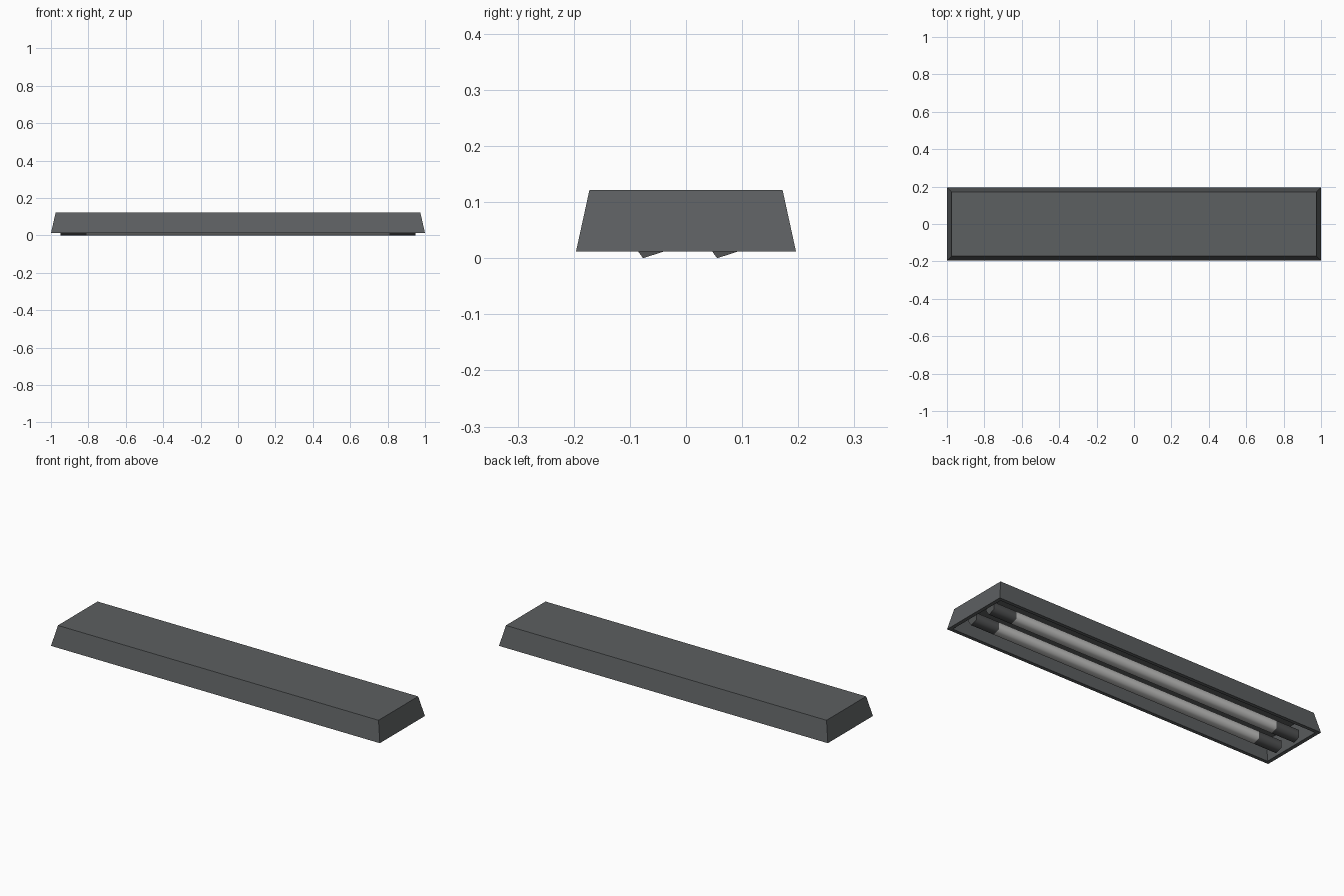
import bpy, bmesh, math

if "Cube" in bpy.data.objects:
    bpy.data.objects.remove(bpy.data.objects["Cube"])


def material(name, rgb):
    m = bpy.data.materials.new(name)
    m.diffuse_color = (*rgb, 1)
    m.use_nodes = True
    m.node_tree.nodes["Principled BSDF"].inputs["Base Color"].default_value = m.diffuse_color
    return m


HOUSING = material("housing grey", (0.108, 0.115, 0.119))
CAP = material("cap dark grey", (0.085, 0.088, 0.090))
TUBE = material("tube white", (0.56, 0.56, 0.55))


def add_object(name, bm, mats):
    bmesh.ops.recalc_face_normals(bm, faces=bm.faces)
    me = bpy.data.meshes.new(name)
    bm.to_mesh(me)
    bm.free()
    for m in mats:
        me.materials.append(m)
    ob = bpy.data.objects.new(name, me)
    bpy.context.collection.objects.link(ob)
    return ob


def loft(bm, rings, closed_ends=True):
    """Skin a list of vertex rings and close both ends."""
    loops = [[bm.verts.new(p) for p in r] for r in rings]
    for a, b in zip(loops, loops[1:]):
        n = len(a)
        for i in range(n):
            bm.faces.new((a[i], a[(i + 1) % n], b[(i + 1) % n], b[i]))
    bm.faces.new(loops[0])
    bm.faces.new(loops[-1])


def rect(hx, hy, z):
    return [(-hx, -hy, z), (hx, -hy, z), (hx, hy, z), (-hx, hy, z)]


# Tapered housing: roof, outer walls, bottom rim, inner walls, inner ceiling
bm = bmesh.new()
loft(bm, [rect(0.975, 0.172, 0.122), rect(1.0, 0.196, 0.012),
          rect(0.98, 0.177, 0.012), rect(0.957, 0.155, 0.108)])
add_object("housing", bm, [HOUSING])

# Two five-sided tubes with dark end caps
R = 0.034
ZC = R * math.sin(math.radians(72))
for name, yc in (("front_tube", -0.066), ("back_tube", 0.066)):
    bm = bmesh.new()
    loft(bm, [[(x, yc + R * math.cos(math.pi + i * math.tau / 5),
                ZC + R * math.sin(math.pi + i * math.tau / 5)) for i in range(5)]
              for x in (-0.95, -0.81, 0.81, 0.95)])
    for f in bm.faces:
        f.material_index = 1 if abs(f.calc_center_median().x) > 0.5 else 0
        f.smooth = len(f.verts) == 4
    for e in bm.edges:  # keep the end discs crisp
        if any(len(f.verts) == 5 for f in e.link_faces):
            e.smooth = False
    add_object(name, bm, [TUBE, CAP])
